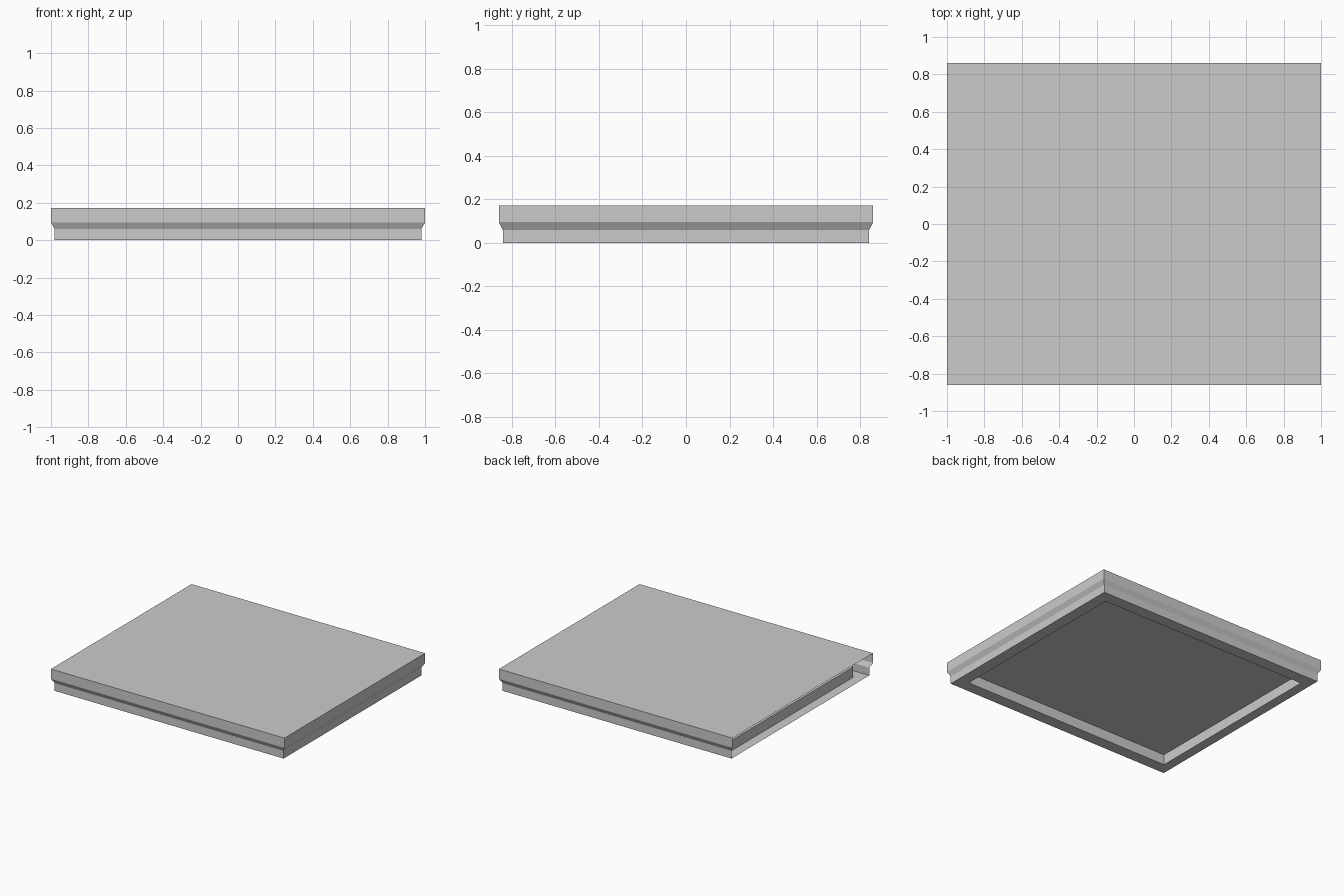
import bpy, bmesh

if "Cube" in bpy.data.objects:
    bpy.data.objects.remove(bpy.data.objects["Cube"])


def ring(bm, x0, x1, y, z):
    """Rectangular loop of vertices, starting front left, counter-clockwise."""
    return [bm.verts.new(p) for p in
            ((x0, -y, z), (x1, -y, z), (x1, y, z), (x0, y, z))]


def bridge(bm, a, b, sides=range(4)):
    for i in sides:
        j = (i + 1) % 4
        bm.faces.new((a[i], a[j], b[j], b[i]))


bm = bmesh.new()

# Outer moulded edge: narrow foot, sloped step, wide top band
outer = [ring(bm, -x, x, y, z) for x, y, z in
         ((0.98, 0.842, 0), (0.98, 0.842, 0.06), (1, 0.86, 0.095), (1, 0.86, 0.171))]
# Front, right and back are closed; the left side is open
for low, high in zip(outer, outer[1:]):
    bridge(bm, low, high, (0, 1, 2))
bm.faces.new(outer[-1])

# Underside rim and the recessed panel inside it
rim = ring(bm, -0.905, 0.89, 0.75, 0)
panel = ring(bm, -0.905, 0.89, 0.75, 0.08)
bridge(bm, rim, outer[0])
bridge(bm, panel, rim)
bm.faces.new(panel[::-1])

mesh = bpy.data.meshes.new("slab_shell")
bm.to_mesh(mesh)
bm.free()
bpy.context.collection.objects.link(bpy.data.objects.new("slab_shell", mesh))
